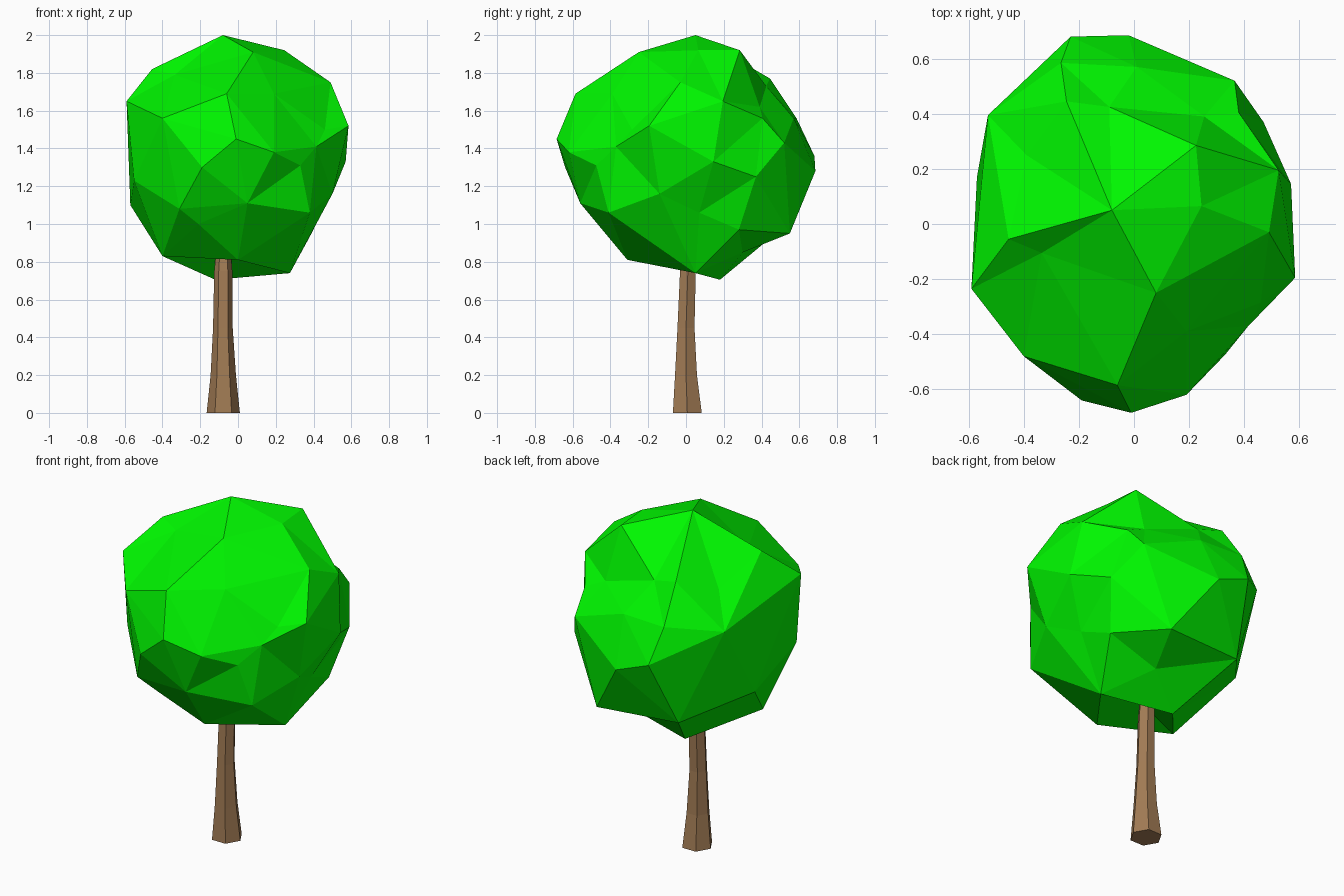
import bpy, bmesh, math
from mathutils import Vector


def material(name, color):
    m = bpy.data.materials.new(name)
    m.diffuse_color = (*color, 1)
    return m


def finish(bm, name, mat):
    bmesh.ops.recalc_face_normals(bm, faces=bm.faces[:])
    me = bpy.data.meshes.new(name)
    bm.to_mesh(me)
    bm.free()
    me.materials.append(mat)
    ob = bpy.data.objects.new(name, me)
    bpy.context.collection.objects.link(ob)
    return ob


# Trunk: hexagonal rings (x, y, z, radius), flared at the foot
rings_spec = [(-.078, .007, 0, .088), (-.078, .0, .2, .067),
              (-.08, .0, .45, .052), (-.078, .01, .75, .048), (-.076, .015, .9, .035)]
bm = bmesh.new()
rings = []
for x, y, z, r in rings_spec:
    rings.append([bm.verts.new((x + r * math.cos(i * math.pi / 3),
                                y + r * math.sin(i * math.pi / 3), z)) for i in range(6)])
for a, b in zip(rings, rings[1:]):
    for i in range(6):
        j = (i + 1) % 6
        bm.faces.new((a[i], a[j], b[j], b[i]))
bm.faces.new(rings[0])
bm.faces.new(rings[-1])
finish(bm, "trunk", material("bark", (.36, .2, .09)))

# Crown: faceted lump through its main corner points, including the dents
corners = [
    (-.08, .05, 2.0), (.245, .065, 1.92), (.225, .285, 1.92), (.08, -.25, 1.91),
    (-.455, -.055, 1.82), (.49, -.03, 1.75), (-.09, .425, 1.73), (-.39, .25, 1.69),
    (-.06, -.585, 1.69), (.19, -.39, 1.69), (.525, .195, 1.65), (-.59, -.235, 1.65),
    (-.4, -.48, 1.56), (.38, .405, 1.56), (-.265, .585, 1.56), (.01, .57, 1.56),
    (-.53, .395, 1.53), (.585, -.195, 1.52), (.365, .52, 1.43), (.46, -.285, 1.5),
    (-.01, -.685, 1.45), (.19, -.62, 1.38), (-.23, .68, 1.36), (.57, .145, 1.33),
    (.33, -.475, 1.31), (-.19, -.64, 1.30), (-.02, .685, 1.28), (.47, .37, 1.25),
    (-.55, -.25, 1.23), (.5, -.14, 1.16), (.05, -.56, 1.11), (-.57, .17, 1.10),
    (-.31, -.5, 1.08), (.38, -.41, 1.06), (-.21, -.45, 1.0), (.2, .55, .95),
    (-.3, .5, .97), (.4, .28, .97), (-.4, -.15, .83), (0, -.31, .81),
    (.275, .05, .74), (-.12, .18, .705), (-.08, -.03, .85), (.1, .3, .85),
    (.255, .39, 1.62), (.415, -.37, 1.41), (-.335, -.105, 1.79), (.43, .07, 1.06),
    (-.245, .445, 1.77)]
centre = Vector((0, 0, 1.37))
bm = bmesh.new()
target = {}
for p in corners:
    d = Vector(p) - centre
    v = bm.verts.new(d / d.length ** .88)  # near-spherical, to keep the dents
    target[v] = Vector(p)
bmesh.ops.convex_hull(bm, input=bm.verts[:])
for v in [v for v in bm.verts if not v.link_faces]:
    target.pop(v)
    bm.verts.remove(v)
for v in bm.verts:
    v.co = target[v]
finish(bm, "crown", material("leaves", (0, .93, 0)))
